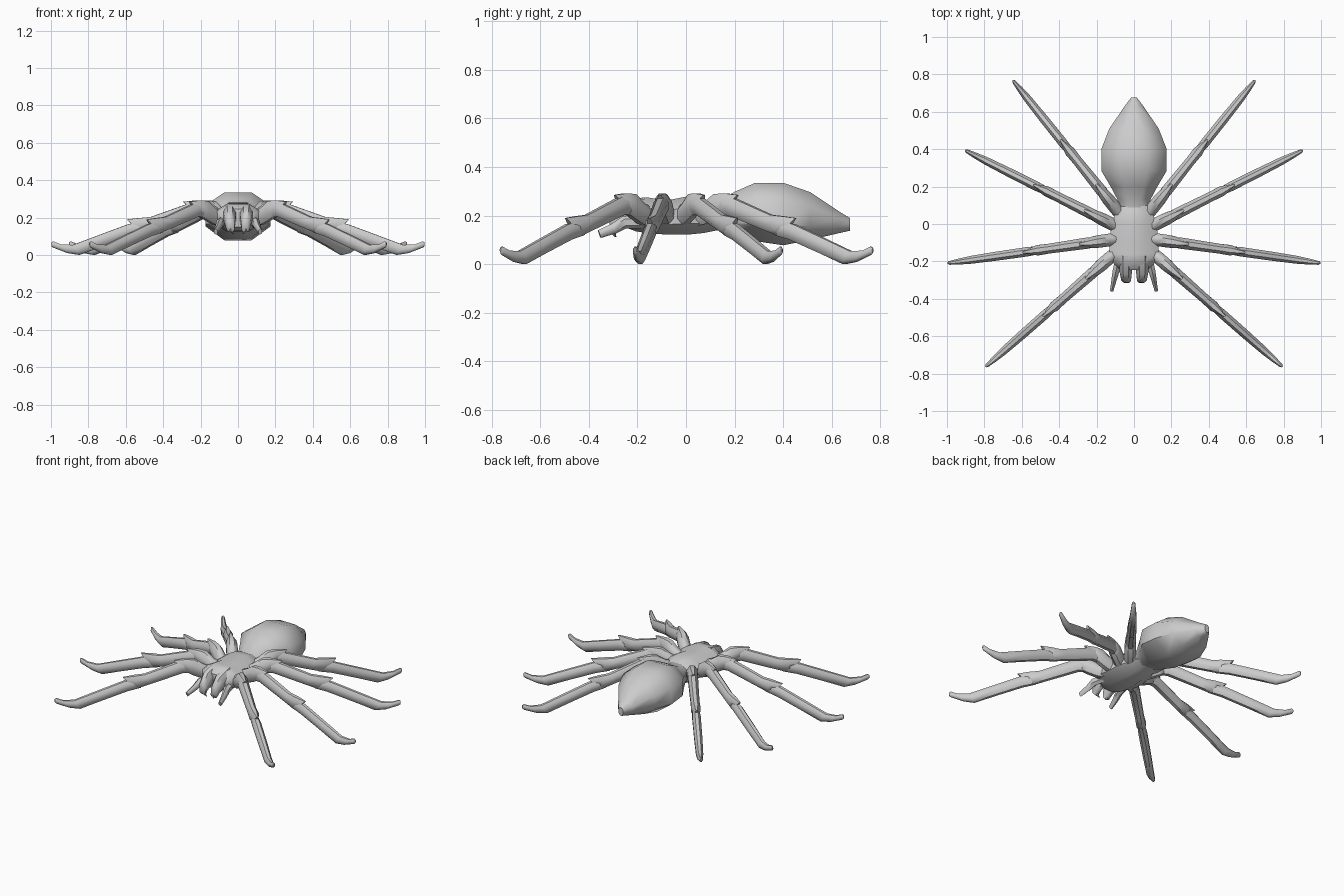
import bpy, bmesh, math
from mathutils import Vector


def loft(name, rings, sides=8, mirror=False, angle=50):
    """Skin a closed tube through rings given as (centre, half-side vector, half-up vector)."""
    bm = bmesh.new()
    loops = []
    k = 1 / math.cos(math.pi / sides)
    for c, u, v in rings:
        loop = []
        for i in range(sides):
            a = 2 * math.pi * (i + 0.5) / sides
            loop.append(bm.verts.new(c + u * math.cos(a) * k + v * math.sin(a) * k))
        loops.append(loop)
    for a, b in zip(loops, loops[1:]):
        for i in range(sides):
            j = (i + 1) % sides
            bm.faces.new((a[i], a[j], b[j], b[i]))
    bm.faces.new(loops[0][::-1])
    bm.faces.new(loops[-1])
    bmesh.ops.recalc_face_normals(bm, faces=bm.faces)
    me = bpy.data.meshes.new(name)
    bm.to_mesh(me)
    bm.free()
    ob = bpy.data.objects.new(name, me)
    bpy.context.collection.objects.link(ob)
    if mirror:
        m = ob.modifiers.new("Mirror", 'MIRROR')
        m.use_axis[0] = True
    bpy.ops.object.select_all(action='DESELECT')
    ob.select_set(True)
    bpy.context.view_layer.objects.active = ob
    bpy.ops.object.shade_smooth_by_angle(angle=math.radians(angle))
    return ob


def body(name, stations):
    """Loft along y from (y, half width, top z, bottom z)."""
    loft(name, [(Vector((0, y, (t + b) / 2)), Vector((w, 0, 0)), Vector((0, 0, (t - b) / 2)))
                for y, w, t, b in stations])


def planar(name, origin, direction, stations, sides=8):
    """Mirrored limb in a vertical plane from (top r, top z, bottom r, bottom z, half width)."""
    d = Vector((direction[0], direction[1], 0)).normalized()
    side = Vector((d.y, -d.x, 0))
    o = Vector((origin[0], origin[1], 0))
    rings = []
    for tr, tz, br, bz, w in stations:
        t = o + d * tr + Vector((0, 0, tz))
        b = o + d * br + Vector((0, 0, bz))
        rings.append(((t + b) / 2, side * w, (t - b) / 2))
    loft(name, rings, sides, mirror=True)


# Abdomen, with the narrow waist at its front
body("abdomen", [
    (0.06, 0.075, 0.255, 0.140), (0.13, 0.088, 0.260, 0.140), (0.20, 0.125, 0.298, 0.115),
    (0.285, 0.175, 0.335, 0.095), (0.40, 0.175, 0.335, 0.078), (0.51, 0.132, 0.297, 0.100),
    (0.63, 0.050, 0.217, 0.128), (0.675, 0.016, 0.190, 0.138)])

# Front body and head
body("front_body", [
    (0.13, 0.080, 0.240, 0.140), (0.07, 0.095, 0.265, 0.128), (0.01, 0.118, 0.280, 0.122),
    (-0.08, 0.130, 0.262, 0.122), (-0.16, 0.130, 0.275, 0.128), (-0.205, 0.115, 0.272, 0.135),
    (-0.245, 0.075, 0.245, 0.150)])

# Jaws and fangs
loft("jaw", [
    (Vector((0.045, -0.19, 0.225)), Vector((0.034, 0, 0)), Vector((0, 0.02, 0.05))),
    (Vector((0.044, -0.25, 0.205)), Vector((0.033, 0, 0)), Vector((0, -0.02, 0.045))),
    (Vector((0.042, -0.295, 0.168)), Vector((0.026, 0, 0)), Vector((0, -0.018, 0.03))),
    (Vector((0.040, -0.308, 0.135)), Vector((0.020, 0, 0)), Vector((0, -0.008, 0.012)))],
    mirror=True)
loft("fang", [
    (Vector((0.045, -0.300, 0.150)), Vector((0.013, 0, 0)), Vector((0, 0.012, 0))),
    (Vector((0.038, -0.300, 0.130)), Vector((0.009, 0, 0)), Vector((0, 0.010, 0))),
    (Vector((0.025, -0.290, 0.112)), Vector((0.003, 0, 0)), Vector((0, 0.003, 0)))],
    sides=6, mirror=True)

# Feelers beside the jaws
planar("feeler", (0.085, -0.20), (0.035, -0.16), [
    (-0.02, 0.200, -0.02, 0.150, 0.018), (0.06, 0.195, 0.05, 0.150, 0.018),
    (0.105, 0.165, 0.09, 0.130, 0.014), (0.165, 0.138, 0.155, 0.110, 0.009)], sides=6)

# Four pairs of legs, each with three overlapping segments
UPPER = [(-0.09, 0.220, -0.09, 0.150, 0.028), (-0.01, 0.250, 0.00, 0.165, 0.034),
         (0.045, 0.288, 0.06, 0.192, 0.034), (0.095, 0.292, 0.10, 0.215, 0.030),
         (0.165, 0.285, 0.105, 0.225, 0.012)]
MIDDLE = [(0.05, 0.280, 0.04, 0.200, 0.022), (0.13, 0.277, 0.11, 0.205, 0.030),
          (0.34, 0.203, 0.31, 0.140, 0.026), (0.395, 0.198, 0.38, 0.118, 0.028),
          (0.47, 0.190, 0.41, 0.132, 0.010)]
LOWER = [(0.38, 0.178, 0.36, 0.120, 0.020), (0.46, 0.165, 0.44, 0.102, 0.025),
         (0.62, 0.106, 0.60, 0.046, 0.024), (0.76, 0.054, 0.725, 0.000, 0.021),
         (0.825, 0.056, 0.79, 0.010, 0.016), (0.865, 0.072, 0.868, 0.040, 0.010),
         (0.876, 0.068, 0.876, 0.048, 0.004)]
LEGS = {"front_leg": ((0.135, -0.185), (0.795, -0.765)),
        "front_middle_leg": ((0.13, -0.085), (1.0, -0.21)),
        "rear_middle_leg": ((0.12, 0.0), (0.905, 0.395)),
        "rear_leg": ((0.10, 0.085), (0.645, 0.765))}
for name, (start, end) in LEGS.items():
    direction = (end[0] - start[0], end[1] - start[1])
    for part, stations in (("upper", UPPER), ("middle", MIDDLE), ("lower", LOWER)):
        planar(f"{name}_{part}", start, direction, stations)
